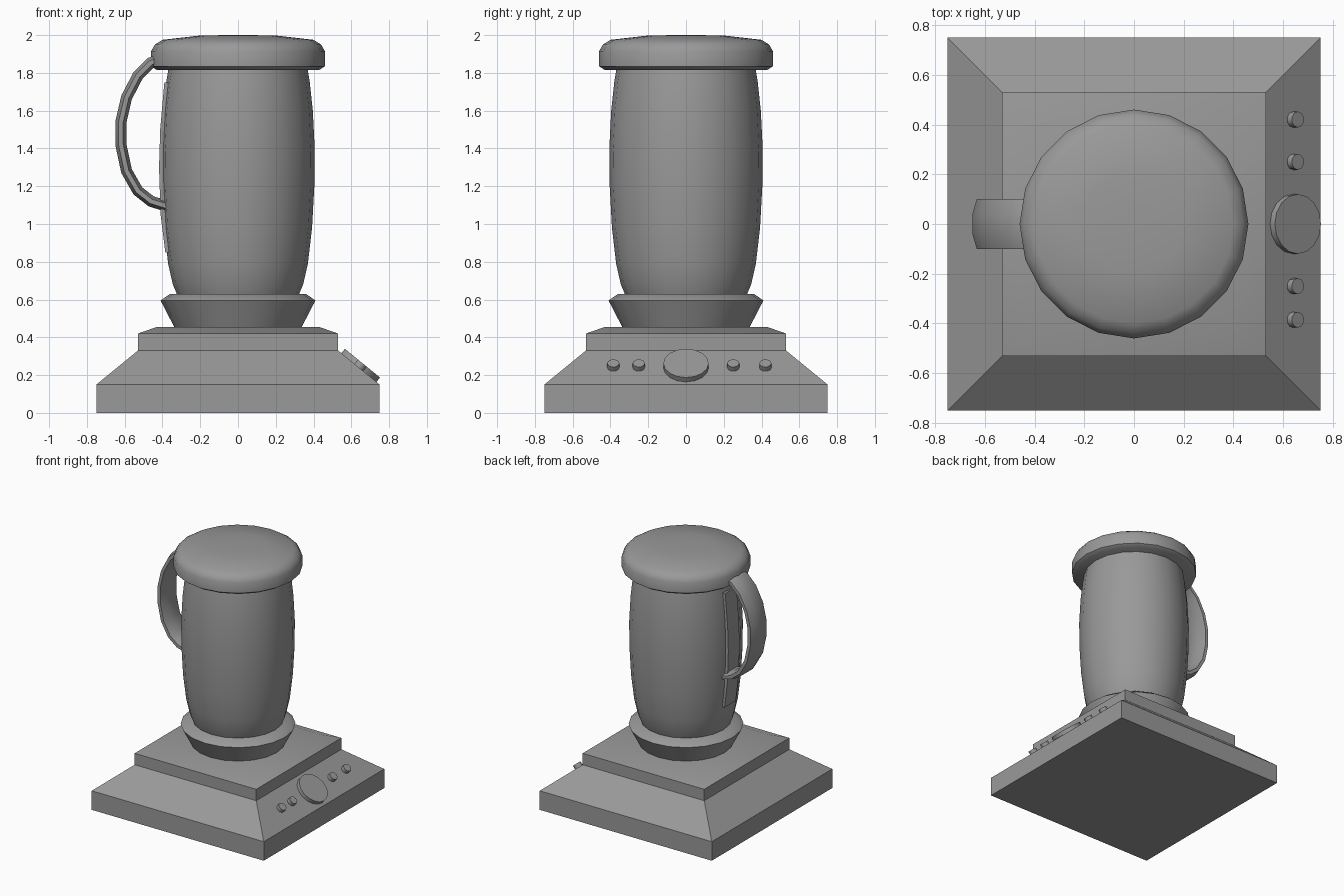
import bpy
import math
from mathutils import Matrix, Vector

if "Cube" in bpy.data.objects:
    bpy.data.objects.remove(bpy.data.objects["Cube"])

grey = bpy.data.materials.new("plain_grey")
grey.use_nodes = True
grey.diffuse_color = (0.32, 0.32, 0.32, 1)
grey.node_tree.nodes["Principled BSDF"].inputs["Base Color"].default_value = grey.diffuse_color


def make(name, rings, angle=40):
    """Join equal-length rings of points into a closed, capped solid."""
    n = len(rings[0])
    verts = [p for ring in rings for p in ring]
    faces = [[a * n + i, a * n + (i + 1) % n, (a + 1) * n + (i + 1) % n, (a + 1) * n + i]
             for a in range(len(rings) - 1) for i in range(n)]
    faces += [list(range(n))[::-1], list(range(len(verts) - n, len(verts)))]
    mesh = bpy.data.meshes.new(name)
    mesh.from_pydata(verts, [], faces)
    mesh.materials.append(grey)
    obj = bpy.data.objects.new(name, mesh)
    bpy.context.collection.objects.link(obj)
    bpy.ops.object.select_all(action="DESELECT")
    obj.select_set(True)
    bpy.context.view_layer.objects.active = obj
    bpy.ops.object.shade_smooth_by_angle(angle=math.radians(angle))
    return obj


def lathe(name, profile, sides=20, turn=0.0, angle=40):
    """Sweep (radius, height) pairs around z."""
    steps = [turn + math.tau * i / sides for i in range(sides)]
    return make(name, [[(r * math.cos(t), r * math.sin(t), z) for t in steps]
                       for r, z in profile], angle)


# Square base with a sloping skirt and a bevelled top
root2 = math.sqrt(2)
lathe("base", [(r * root2, z) for r, z in
               [(0.75, 0), (0.75, 0.15), (0.53, 0.33), (0.53, 0.42), (0.43, 0.455)]],
      sides=4, turn=math.pi / 4, angle=42)

# Flared collar, jar and lid
lathe("collar", [(0.335, 0.45), (0.41, 0.595), (0.36, 0.63)])
lathe("jar", [(0.32, 0.62), (0.345, 0.68), (0.37, 0.79), (0.392, 0.98), (0.404, 1.2),
              (0.406, 1.4), (0.396, 1.6), (0.38, 1.75), (0.365, 1.84)])
lathe("lid", [(0.43, 1.815), (0.46, 1.835), (0.46, 1.915), (0.44, 1.95),
              (0.40, 1.975), (0.2, 1.998), (0.05, 2.0)], angle=50)

# Handle: flattened tube following a half loop
path = [Vector((x, 0, z)) for x, z in
        [(-0.40, 1.875), (-0.46, 1.855), (-0.53, 1.785), (-0.59, 1.67), (-0.62, 1.54),
         (-0.62, 1.42), (-0.59, 1.28), (-0.53, 1.175), (-0.46, 1.12), (-0.38, 1.095)]]
rings = []
for i, p in enumerate(path):
    along = (path[min(i + 1, len(path) - 1)] - path[max(i - 1, 0)]).normalized()
    out = along.cross(Vector((0, 1, 0)))
    steps = [math.tau * (k + 0.5) / 8 for k in range(8)]
    rings.append([p + out * (0.032 * math.sin(t)) + Vector((0, 0.108 * math.cos(t), 0))
                  for t in steps])
make("handle", rings)

# Thin mounting strip on the jar behind the handle
strip = [(-0.385, 0.85), (-0.41, 1.05), (-0.418, 1.3), (-0.412, 1.5), (-0.39, 1.75)]
make("handle_strip", [[(x, -0.07, z), (x, 0.07, z), (x + 0.04, 0.07, z), (x + 0.04, -0.07, z)]
                      for x, z in strip])

# Dial and buttons set square to the sloping +x side
normal = Vector((0.18, 0, 0.22)).normalized()
tilt = normal.to_track_quat("Z", "Y").to_matrix().to_4x4()


def control(name, y, radius, sides):
    obj = lathe(name, [(radius, -0.02), (radius, 0.03)], sides)
    obj.matrix_world = Matrix.Translation((0.64, y, 0.24)) @ tilt


control("dial", 0, 0.12, 16)
for number, y in enumerate((-0.385, -0.25, 0.25, 0.42), 1):
    control(f"button_{number}", y, 0.032, 10)
